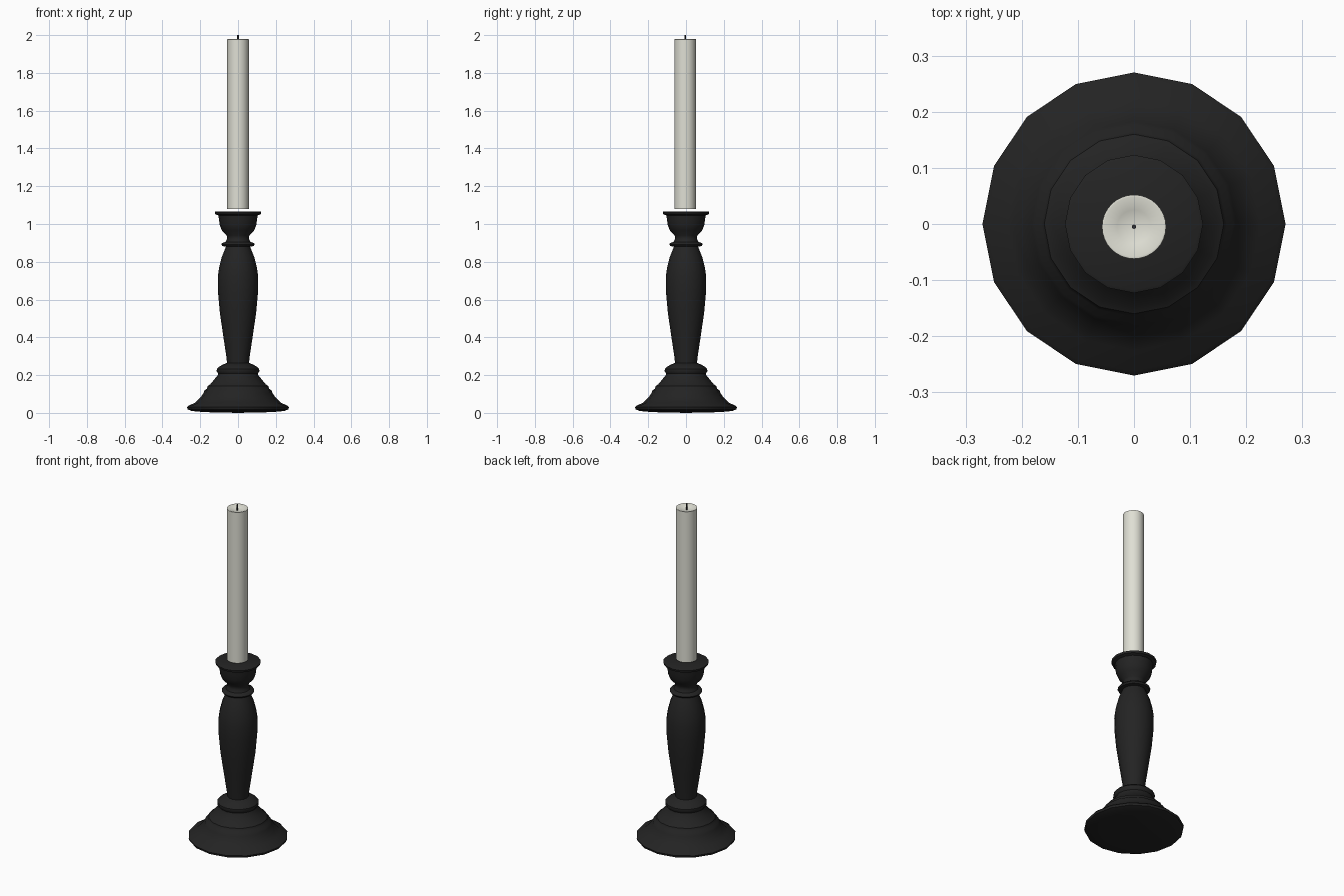
import bpy, math

if "Cube" in bpy.data.objects:
    bpy.data.objects.remove(bpy.data.objects["Cube"])


def material(name, col):
    m = bpy.data.materials.new(name)
    m.diffuse_color = (*col, 1)
    m.use_nodes = True
    m.node_tree.nodes["Principled BSDF"].inputs["Base Color"].default_value = m.diffuse_color
    return m


def lathe(name, profile, sides, mat, centre=(0, 0), angle=40):
    """Revolve (radius, z) points round z; radius 0 makes a pole."""
    verts, faces, rings = [], [], []
    for r, z in profile:
        n = 1 if r == 0 else sides
        rings.append(range(len(verts), len(verts) + n))
        for i in range(n):
            a = 2 * math.pi * i / sides
            verts.append((centre[0] + r * math.cos(a), centre[1] + r * math.sin(a), z))
    for lo, hi in zip(rings, rings[1:]):
        for i in range(sides):
            j = (i + 1) % sides
            if len(lo) == 1:
                faces.append((lo[0], hi[j], hi[i]))
            elif len(hi) == 1:
                faces.append((lo[i], lo[j], hi[0]))
            else:
                faces.append((lo[i], lo[j], hi[j], hi[i]))
    me = bpy.data.meshes.new(name)
    me.from_pydata(verts, [], faces)
    me.materials.append(mat)
    ob = bpy.data.objects.new(name, me)
    bpy.context.collection.objects.link(ob)
    bpy.ops.object.select_all(action='DESELECT')
    ob.select_set(True)
    bpy.context.view_layer.objects.active = ob
    bpy.ops.object.shade_smooth_by_angle(angle=math.radians(angle))
    return ob


black = material("black_paint", (0.017, 0.017, 0.017))
wax = material("ivory_wax", (0.74, 0.74, 0.66))
wick_mat = material("charred_wick", (0.03, 0.03, 0.035))

# turned holder: foot, stepped base, vase stem, collar, cup
lathe("candle_holder", [
    (0, 0.0), (0.18, 0.004), (0.245, 0.01), (0.266, 0.018), (0.27, 0.03),
    (0.262, 0.038), (0.225, 0.055), (0.2, 0.08), (0.183, 0.105),
    (0.177, 0.12), (0.165, 0.128), (0.16, 0.143), (0.148, 0.15),
    (0.125, 0.178), (0.107, 0.2), (0.105, 0.208), (0.113, 0.22),
    (0.112, 0.233), (0.098, 0.246), (0.075, 0.258), (0.058, 0.265),
    (0.062, 0.3), (0.08, 0.42), (0.096, 0.53), (0.106, 0.64), (0.107, 0.72),
    (0.1, 0.77), (0.086, 0.825), (0.072, 0.86), (0.064, 0.88),
    (0.083, 0.883), (0.089, 0.892), (0.083, 0.9), (0.066, 0.905),
    (0.058, 0.92), (0.06, 0.94), (0.085, 0.965), (0.097, 0.995),
    (0.101, 1.025), (0.104, 1.045), (0.12, 1.052), (0.123, 1.064),
    (0.117, 1.067), (0, 1.067),
], 16, black)

# candle with a slightly dished top
C = (0, -0.005)
lathe("candle", [
    (0, 1.08), (0.057, 1.08), (0.057, 1.978), (0.053, 1.979),
    (0.03, 1.968), (0, 1.963),
], 32, wax, C)

# wick
lathe("wick", [(0, 1.955), (0.004, 1.955), (0.004, 2.0), (0, 2.0)], 8, wick_mat, C)
